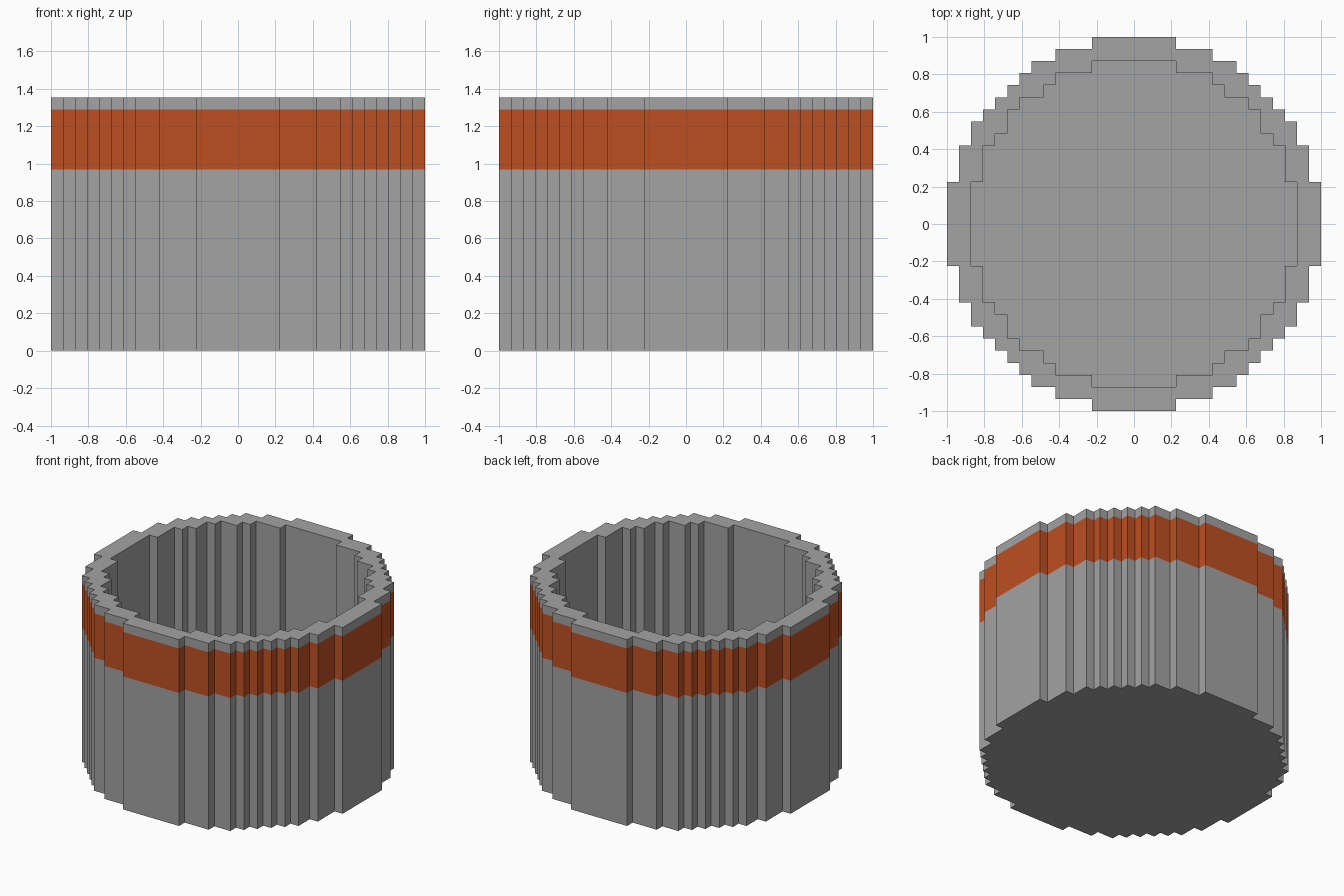
import bpy
import bmesh
from mathutils import Vector

cube = bpy.data.objects.get("Cube")
if cube:
    bpy.data.objects.remove(cube, do_unlink=True)

U = 2 / 31  # size of one block


def material(name, rgb):
    mat = bpy.data.materials.new(name)
    mat.use_nodes = True
    color = (*rgb, 1)
    mat.diffuse_color = color
    mat.node_tree.nodes["Principled BSDF"].inputs["Base Color"].default_value = color
    return mat


def stepped_circle(corners):
    """Blocky outline from the outward corners of one quadrant, turned four times."""
    quarter = [corners[0]]
    for (_, y), (x2, y2) in zip(corners, corners[1:]):
        quarter += [(x2, y), (x2, y2)]
    outline = []
    for _ in range(4):
        outline += quarter
        quarter = [(-y, x) for x, y in quarter]
    return outline


def add_loop(bm, outline, level):
    return [bm.verts.new(Vector((x, y, level)) * U) for x, y in outline]


def add_wall(bm, low, high, mat_index=0):
    n = len(low)
    for i in range(n):
        j = (i + 1) % n
        bm.faces.new((low[i], low[j], high[j], high[i])).material_index = mat_index


def loop_edges(bm, loop):
    return [bm.edges.get((v, loop[i - 1])) for i, v in enumerate(loop)]


grey = material("grey", (0.366, 0.366, 0.366))
orange = material("orange", (0.515, 0.08, 0.016))

outer = stepped_circle([(15.5, 3.5), (14.5, 6.5), (13.5, 8.5), (12.5, 9.5), (11.5, 10.5),
                        (10.5, 11.5), (9.5, 12.5), (8.5, 13.5), (6.5, 14.5), (3.5, 15.5)])
inner = stepped_circle([(13.5, 3.5), (12.5, 6.5), (11.5, 7.5), (10.5, 9.5),
                        (9.5, 10.5), (7.5, 11.5), (6.5, 12.5), (3.5, 13.5)])

bm = bmesh.new()

# Outer wall with the painted band
rings = [add_loop(bm, outer, level) for level in (0, 15, 20, 21)]
for k, (low, high) in enumerate(zip(rings, rings[1:])):
    add_wall(bm, low, high, 1 if k == 1 else 0)
bm.faces.new(rings[0][::-1])

# Hollow inside and floor
floor = add_loop(bm, inner, 1)
lip = add_loop(bm, inner, 21)
add_wall(bm, lip, floor)
bm.faces.new(floor)

# Flat rim between the outer and inner outlines
bmesh.ops.triangle_fill(bm, use_beauty=True, normal=(0, 0, 1),
                        edges=loop_edges(bm, rings[-1]) + loop_edges(bm, lip))
bmesh.ops.recalc_face_normals(bm, faces=bm.faces[:])

mesh = bpy.data.meshes.new("round_container")
bm.to_mesh(mesh)
bm.free()
mesh.materials.append(grey)
mesh.materials.append(orange)
container = bpy.data.objects.new("round_container", mesh)
bpy.context.collection.objects.link(container)
